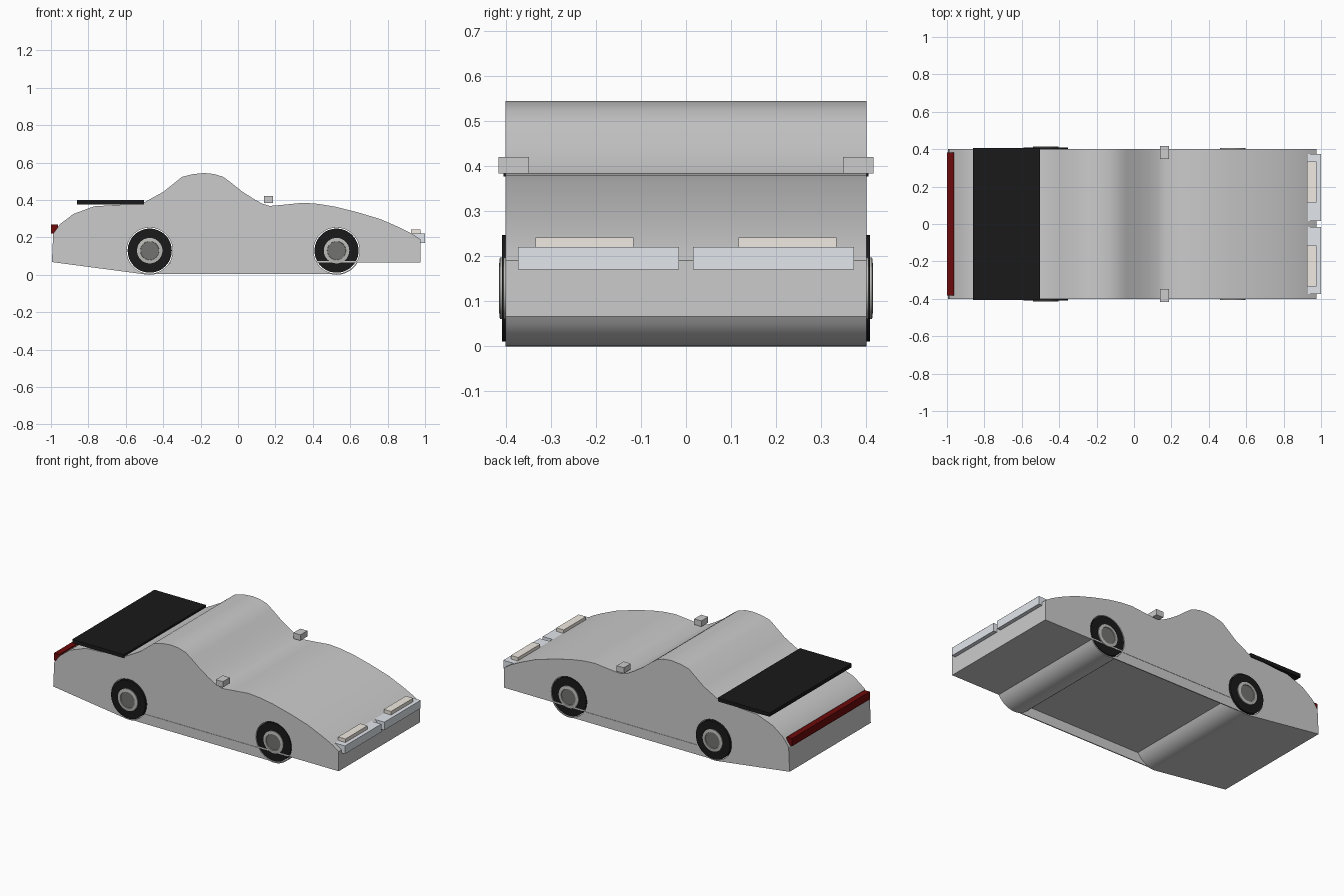
import bpy, bmesh
from math import cos, sin, pi, radians

if "Cube" in bpy.data.objects:
    bpy.data.objects.remove(bpy.data.objects["Cube"])

REAR_X, FRONT_X, AXLE_Z = -0.472, 0.527, 0.129
FLOOR_Z = 0.066


def material(name, rgb):
    m = bpy.data.materials.new(name)
    m.diffuse_color = (*rgb, 1)
    m.use_nodes = True
    m.node_tree.nodes["Principled BSDF"].inputs["Base Color"].default_value = m.diffuse_color
    return m


BLACK = material("black", (0.01, 0.01, 0.01))
RED = material("dark red", (0.15, 0.003, 0.003))
GLASS = material("pale blue", (0.76, 0.8, 0.85))
CREAM = material("cream", (0.87, 0.82, 0.75))
LIGHT = material("light grey", (0.5, 0.5, 0.48))
DARK = material("dark grey", (0.17, 0.17, 0.16))


def add_object(name, bm, mat=None):
    bmesh.ops.recalc_face_normals(bm, faces=bm.faces[:])
    mesh = bpy.data.meshes.new(name)
    bm.to_mesh(mesh)
    bm.free()
    ob = bpy.data.objects.new(name, mesh)
    bpy.context.collection.objects.link(ob)
    if mat:
        mesh.materials.append(mat)
    return ob


def smooth(ob, angle=30):
    bpy.ops.object.select_all(action='DESELECT')
    ob.select_set(True)
    bpy.context.view_layer.objects.active = ob
    bpy.ops.object.shade_smooth_by_angle(angle=radians(angle))


def box(name, x, y, z, mat=None):
    bm = bmesh.new()
    bmesh.ops.create_cube(bm, size=1)
    for v in bm.verts:
        v.co = [(a + b) / 2 + c * (b - a) for c, (a, b) in zip(v.co, (x, y, z))]
    return add_object(name, bm, mat)


def lathe(name, x, profile, mat, segments=48):
    # profile of (radius, y) turned around the axle
    bm = bmesh.new()
    rings = []
    for r, y in profile:
        rings.append([bm.verts.new((x + r * cos(2 * pi * i / segments), y,
                                    AXLE_Z + r * sin(2 * pi * i / segments)))
                      for i in range(segments)])
    for a, b in zip(rings, rings[1:]):
        for i in range(segments):
            j = (i + 1) % segments
            bm.faces.new((a[i], a[j], b[j], b[i]))
    bm.faces.new(rings[0])
    bm.faces.new(rings[-1])
    smooth(add_object(name, bm, mat))


def arc(cx, r, start, end, n):
    return [(cx + r * cos(radians(start + (end - start) * i / n)),
             AXLE_Z + r * sin(radians(start + (end - start) * i / n)))
            for i in range(n + 1)]


def extrude_profile(name, loops, half_width, y=0):
    # filled side profile (first loop outside, others holes), extruded along y
    curve = bpy.data.curves.new(name, 'CURVE')
    curve.dimensions = '2D'
    curve.fill_mode = 'BOTH'
    curve.extrude = half_width
    for pts in loops:
        s = curve.splines.new('POLY')
        s.points.add(len(pts) - 1)
        for p, (x, z) in zip(s.points, pts):
            p.co = (x, z, 0, 1)
        s.use_cyclic_u = True
    ob = bpy.data.objects.new(name, curve)
    bpy.context.collection.objects.link(ob)
    ob.rotation_euler.x = pi / 2
    ob.location.y = y
    bpy.ops.object.select_all(action='DESELECT')
    bpy.context.view_layer.objects.active = ob
    ob.select_set(True)
    bpy.ops.object.convert(target='MESH')
    ob = bpy.context.object
    bm = bmesh.new()
    bm.from_mesh(ob.data)
    bmesh.ops.remove_doubles(bm, verts=bm.verts[:], dist=0.0001)
    bmesh.ops.recalc_face_normals(bm, faces=bm.faces[:])
    bm.to_mesh(ob.data)
    bm.free()
    smooth(ob)


# Body: side profile with round wheel openings and a raised floor between the arches
outline = [(-0.995, 0.068), (-0.988, 0.22), (-0.95, 0.272), (-0.88, 0.325),
           (-0.77, 0.366), (-0.62, 0.375), (-0.5, 0.388), (-0.4, 0.443),
           (-0.3, 0.523), (-0.24, 0.538), (-0.18, 0.544), (-0.13, 0.539),
           (-0.08, 0.524), (-0.04, 0.495), (0.02, 0.447), (0.08, 0.408),
           (0.13, 0.38), (0.17, 0.368), (0.25, 0.375), (0.35, 0.385),
           (0.43, 0.379), (0.52, 0.364), (0.64, 0.334), (0.76, 0.298),
           (0.86, 0.255), (0.93, 0.22), (0.975, 0.19), (0.975, FLOOR_Z)]
outline += arc(FRONT_X, 0.129, -29.3, -150.7, 16)
outline += arc(REAR_X, 0.129, -29.3, -97, 9)
extrude_profile("body", [outline, arc(REAR_X, 0.123, 0, 352.5, 47),
                         arc(FRONT_X, 0.123, 0, 352.5, 47)], 0.4)

# Side skirts closing the space under the floor
skirt = arc(FRONT_X, 0.129, -150, -105, 6) + arc(REAR_X, 0.129, -75, -30, 6)
for side, s in (("right", -1), ("left", 1)):
    extrude_profile(f"skirt_{side}", [skirt], 0.003, s * 0.397)

# Wheels: tyre, rim ring and hub disc on both sides
for label, x, y in (("rear", REAR_X, 0.408), ("front", FRONT_X, 0.4)):
    for side, s in (("right", -1), ("left", 1)):
        lathe(f"{label}_{side}_tyre", x, [(0.118, s * 0.15), (0.118, s * y)], BLACK)
        lathe(f"{label}_{side}_rim", x,
              [(0.068, s * (y - 0.02)), (0.068, s * (y + 0.005)),
               (0.05, s * (y + 0.007)), (0.049, s * (y + 0.001))], LIGHT)
        lathe(f"{label}_{side}_hub", x, [(0.049, s * (y - 0.01)), (0.049, s * (y + 0.003))], DARK)

# Spoiler and tail light
box("spoiler", (-0.86, -0.503), (-0.405, 0.405), (0.377, 0.4), BLACK)
box("tail_light", (-1.0, -0.963), (-0.383, 0.383), (0.222, 0.27), RED)

# Headlights, lamp covers, mirrors and sill strips, mirrored across y
for side, s in (("right", -1), ("left", 1)):
    def span(a, b):
        return tuple(sorted((s * a, s * b)))
    box(f"headlight_{side}", (0.918, 0.999), span(0.015, 0.373), (0.17, 0.22), GLASS)
    box(f"lamp_cover_{side}", (0.925, 0.975), span(0.116, 0.334), (0.219, 0.242), CREAM)
    box(f"mirror_{side}", (0.138, 0.187), span(0.348, 0.416), (0.384, 0.42))
    box(f"sill_strip_{side}", (0.415, 0.635), span(0.39, 0.402), (0.066, 0.074))
